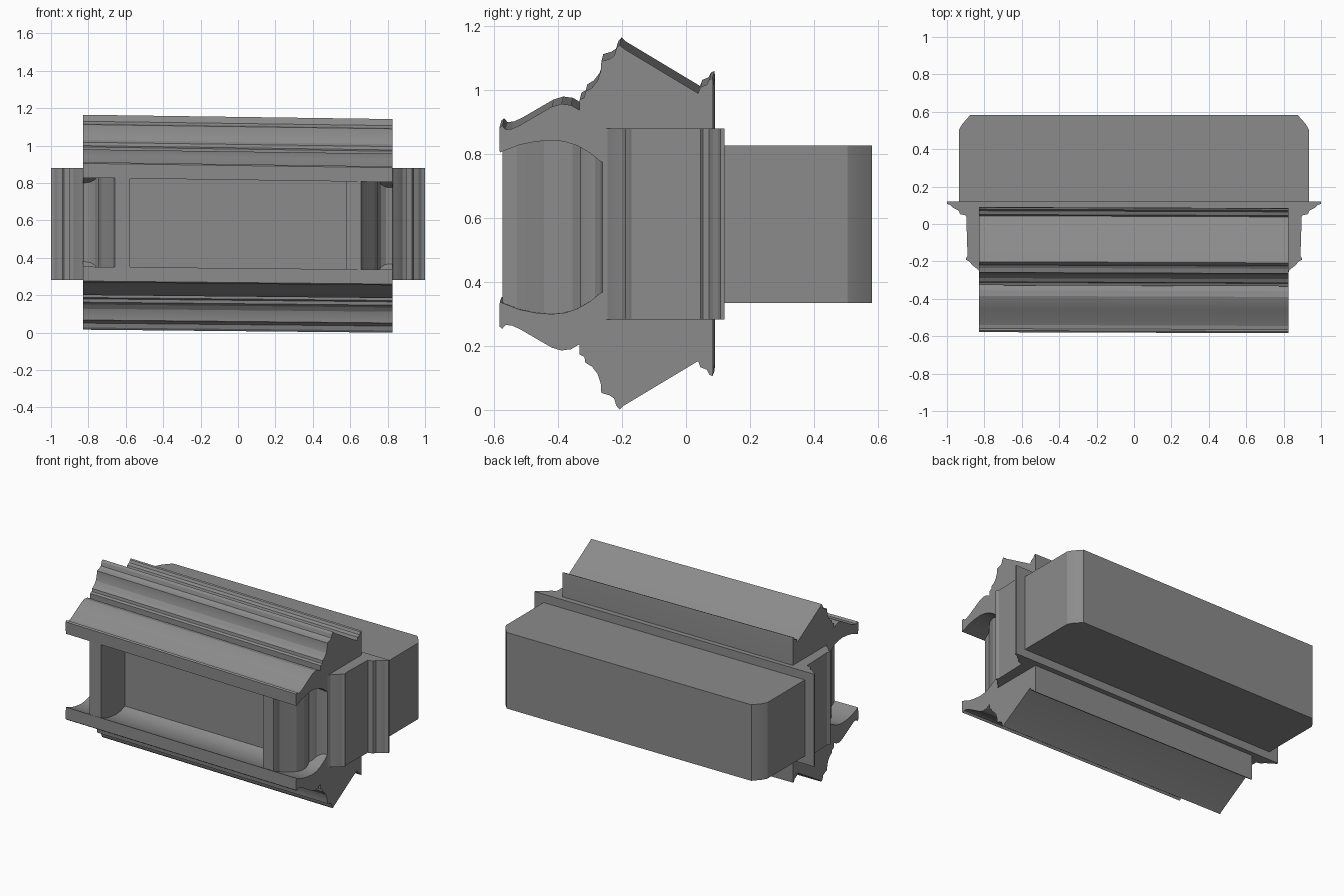
import bpy, bmesh

if "Cube" in bpy.data.objects:
    bpy.data.objects.remove(bpy.data.objects["Cube"])

grey = bpy.data.materials.new("dark_grey")
grey.diffuse_color = (.26, .26, .26, 1)
grey.use_nodes = True
grey.node_tree.nodes["Principled BSDF"].inputs["Base Color"].default_value = grey.diffuse_color


def prism(name, pts, to3d, start, end, shift=(0, 0)):
    """Extrude a closed 2D outline from start to end; shift offsets the start cap."""
    bm = bmesh.new()
    a = [bm.verts.new(to3d(u + shift[0], v + shift[1], start)) for u, v in pts]
    b = [bm.verts.new(to3d(u, v, end)) for u, v in pts]
    n = len(pts)
    for i in range(n):
        j = (i + 1) % n
        bm.faces.new((a[i], a[j], b[j], b[i]))
    caps = [bm.faces.new(a[::-1]), bm.faces.new(b)]
    bm.normal_update()
    bmesh.ops.triangulate(bm, faces=caps, ngon_method='EAR_CLIP')
    bmesh.ops.recalc_face_normals(bm, faces=bm.faces)
    me = bpy.data.meshes.new(name)
    bm.to_mesh(me)
    bm.free()
    me.materials.append(grey)
    ob = bpy.data.objects.new(name, me)
    bpy.context.collection.objects.link(ob)
    # smooth the curved bands, keep the edges sharp
    bpy.ops.object.select_all(action='DESELECT')
    ob.select_set(True)
    bpy.context.view_layer.objects.active = ob
    bpy.ops.object.shade_smooth_by_angle(angle=0.3)
    return ob


def along_x(u, v, t):
    return (t, u, v)


def along_z(u, v, t):
    return (u, v, t)


def mirrored(half):
    """Close a right-hand outline with its mirror image across x = 0."""
    return half + [(-x, y) for x, y in reversed(half)]


# crown moulding section (y, z): outer face front to back, then inner cove
outer = [(-.584, .882), (-.575, .889), (-.565, .877), (-.545, .879),
         (-.52, .89), (-.46, .925), (-.42, .948), (-.39, .957), (-.36, .953),
         (-.333, .937), (-.333, .97), (-.318, .977), (-.315, .995),
         (-.295, 1.007), (-.277, 1.03), (-.267, 1.06), (-.265, 1.09),
         (-.24, 1.097), (-.225, 1.107), (-.218, 1.13), (-.208, 1.142),
         (-.195, 1.13), (.038, .99), (.045, 1.009), (.065, 1.017),
         (.073, 1.033), (.083, 1.037), (.085, 1.017)]
cove = [(.085, .80), (-.25, .775), (-.265, .775), (-.30, .803), (-.34, .826),
        (-.38, .839), (-.42, .843), (-.47, .839), (-.52, .829), (-.583, .805)]
crown = outer + cove
mid = .571
sill = [(y, 2 * mid - z) for y, z in crown]

# upper and lower mouldings, each very slightly out of level
prism("top_moulding", crown, along_x, -.828, .825, (.006, .023))
prism("bottom_moulding", sill, along_x, -.828, .825, (.006, .016))

# side jambs joined by the recessed panel and rear flange (x, y)
jamb = [(.578, -.33), (.578, -.572), (.658, -.575), (.664, -.56), (.668, -.53),
        (.695, -.49), (.73, -.445), (.748, -.395), (.748, -.355), (.738, -.33),
        (.75, -.315), (.765, -.285), (.79, -.268), (.825, -.262),
        (.832, -.245), (.865, -.22), (.88, -.2), (.90, -.19), (.895, -.178),
        (.89, -.17), (.897, .045), (.93, .053), (.938, .072), (.965, .085),
        (.98, .10), (1.0, .108), (1.0, .12)]
prism("side_jambs_and_panel", mirrored(jamb), along_z, .282, .88)

# rear housing with chamfered back corners
housing = [(.935, .115), (.935, .505), (.918, .535), (.875, .583)]
prism("rear_housing", mirrored(housing), along_z, .334, .826)
